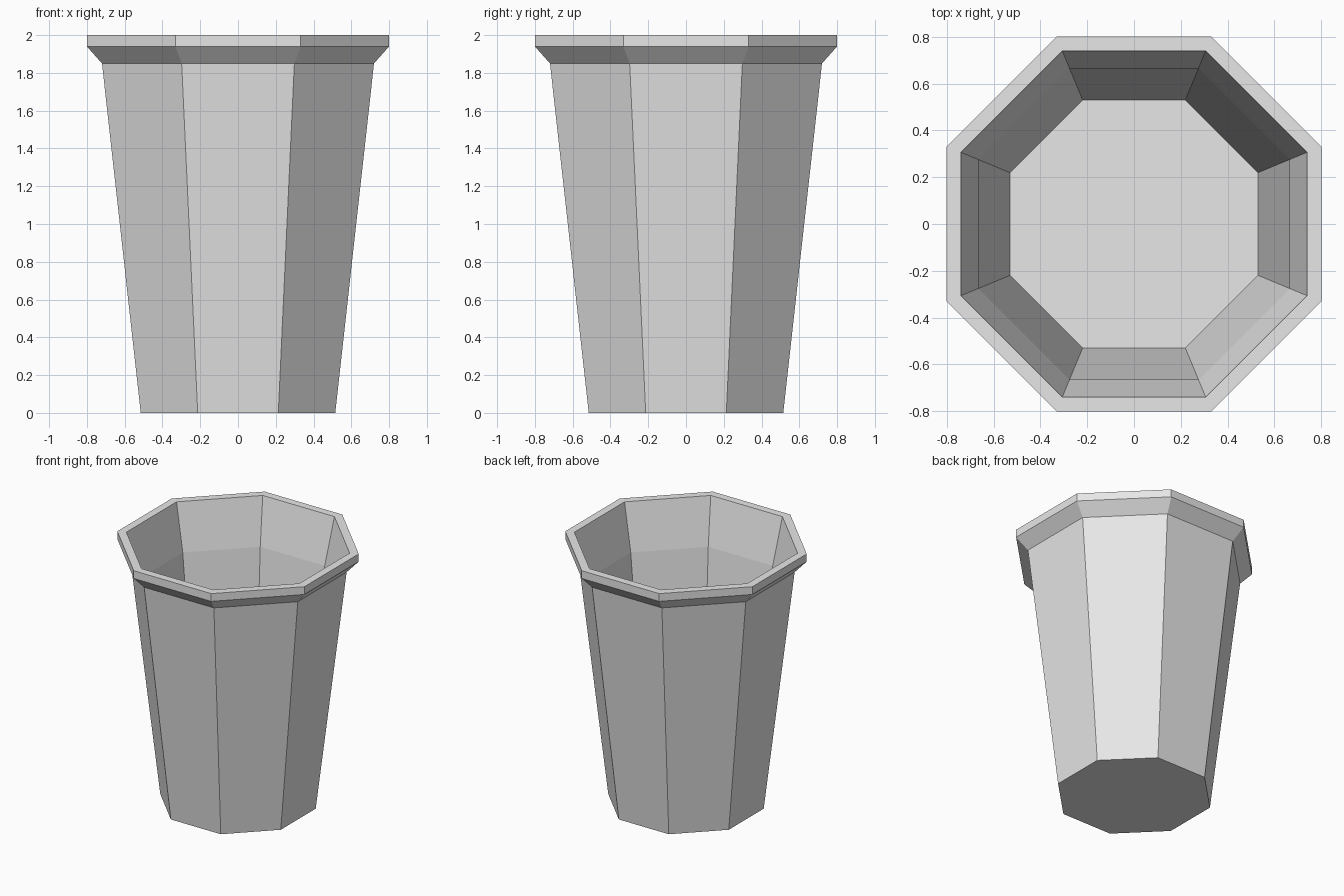
import bpy
import bmesh
import math

cube = bpy.data.objects.get("Cube")
if cube:
    bpy.data.objects.remove(cube, do_unlink=True)

SIDES = 8
# Cross-section (distance to flat side, height): outside going up, then inside going down
PROFILE = [(0.515, 0), (0.72, 1.85), (0.80, 1.94), (0.80, 2.0),
           (0.74, 2.0), (0.665, 1.64), (0.53, 0.42)]


def grey_material():
    mat = bpy.data.materials.new("light_grey")
    colour = (0.8, 0.8, 0.8, 1)
    mat.use_nodes = True
    mat.diffuse_color = colour
    mat.node_tree.nodes["Principled BSDF"].inputs["Base Color"].default_value = colour
    return mat


def ring(bm, apothem, z):
    radius = apothem / math.cos(math.pi / SIDES)
    angles = [(i + 0.5) * math.tau / SIDES for i in range(SIDES)]
    return [bm.verts.new((radius * math.cos(a), radius * math.sin(a), z)) for a in angles]


# Eight-sided cup: walls, flared rim, inner wall, underside and floor
bm = bmesh.new()
rings = [ring(bm, r, z) for r, z in PROFILE]
for low, high in zip(rings, rings[1:]):
    for i in range(SIDES):
        j = (i + 1) % SIDES
        bm.faces.new((low[i], low[j], high[j], high[i]))
bm.faces.new(rings[0][::-1])
bm.faces.new(rings[-1])
bmesh.ops.recalc_face_normals(bm, faces=bm.faces)

mesh = bpy.data.meshes.new("cup")
bm.to_mesh(mesh)
bm.free()
mesh.materials.append(grey_material())
cup = bpy.data.objects.new("cup", mesh)
bpy.context.collection.objects.link(cup)
